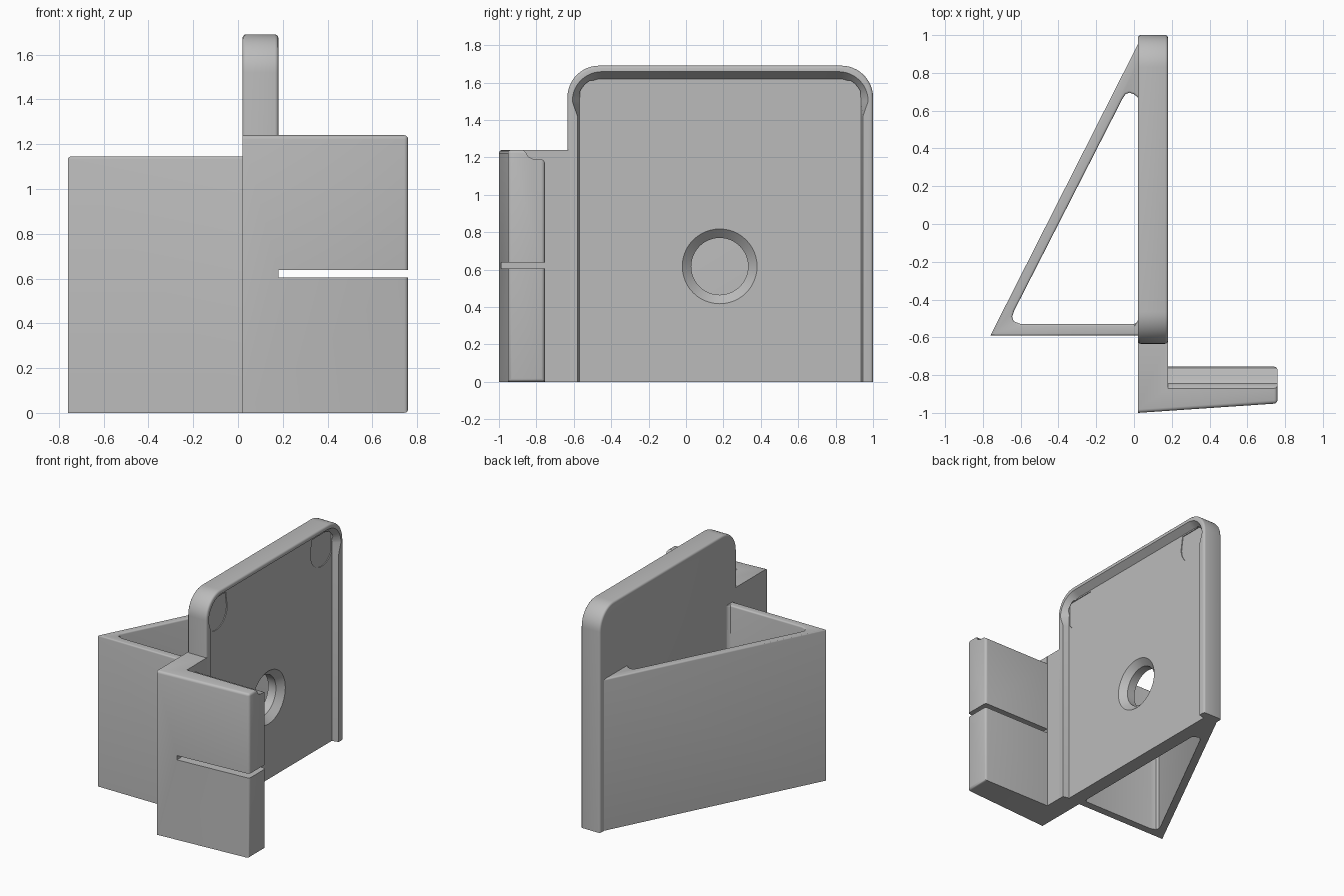
import bpy, bmesh, math

cube = bpy.data.objects.get("Cube")
if cube:
    bpy.data.objects.remove(cube, do_unlink=True)

grey = bpy.data.materials.new("plain grey")
grey.use_nodes = True
grey.diffuse_color = (0.5, 0.5, 0.5, 1)
grey.node_tree.nodes["Principled BSDF"].inputs["Base Color"].default_value = (0.5, 0.5, 0.5, 1)


def loft(name, rings, bevel_rule=None, width=0.018):
    """Solid through matching closed rings, with the chosen edges rounded."""
    bm = bmesh.new()
    loops = [[bm.verts.new(p) for p in ring] for ring in rings]
    for a, b in zip(loops, loops[1:]):
        for i in range(len(a)):
            j = (i + 1) % len(a)
            bm.faces.new((a[i], a[j], b[j], b[i]))
    bm.faces.new(loops[0])
    bm.faces.new(loops[-1])
    bmesh.ops.recalc_face_normals(bm, faces=bm.faces)
    if bevel_rule:
        edges = [e for e in bm.edges if bevel_rule(e.verts[0].co, e.verts[1].co)]
        bmesh.ops.bevel(bm, geom=edges, offset=width, segments=3, profile=0.5,
                        affect='EDGES', clamp_overlap=True)
    mesh = bpy.data.meshes.new(name)
    bm.to_mesh(mesh)
    bm.free()
    mesh.materials.append(grey)
    obj = bpy.data.objects.new(name, mesh)
    bpy.context.collection.objects.link(obj)
    return obj


def side_ring(x, outline):
    return [(x, y, z) for y, z in outline]


def flat_ring(z, outline):
    return [(x, y, z) for x, y in outline]


def arc(cy, cz, r, start, end, n=12):
    angles = [math.radians(start + (end - start) * i / n) for i in range(n + 1)]
    return [(cy + r * math.cos(a), cz + r * math.sin(a)) for a in angles]


def mirrored(half, mid):
    """Complete an outline by reflecting its half about y = mid."""
    return half + [(2 * mid - y, z) for y, z in reversed(half)]


def activate(obj):
    bpy.ops.object.select_all(action='DESELECT')
    obj.select_set(True)
    bpy.context.view_layer.objects.active = obj


def cut(obj, cutter):
    activate(obj)
    mod = obj.modifiers.new("cut", 'BOOLEAN')
    mod.operation = 'DIFFERENCE'
    mod.solver = 'EXACT'
    mod.object = cutter
    bpy.ops.object.modifier_apply(modifier=mod.name)
    bpy.data.objects.remove(cutter, do_unlink=True)


BACK, FACE, FLOOR = 0.02, 0.18, 0.13
MID = 0.183

# Upright plate with rounded top corners
outline = mirrored([(-0.634, 0)] + arc(-0.464, 1.52, 0.17, 180, 90), MID)
plate = loft("back_plate", [side_ring(BACK, outline), side_ring(FACE, outline)],
             lambda a, b: abs(a.x - b.x) < 0.001 and max(a.z, b.z) > 0.01, 0.015)

# Tray recess, flaring outward at the top and corners
inner = mirrored([(-0.57, -0.05), (-0.57, 1.42)] + arc(-0.45, 1.5, 0.12, 180, 90), MID)
rim = mirrored([(-0.58, -0.05), (-0.58, 1.42)] + arc(-0.45, 1.5, 0.158, 180, 90), MID)
cut(plate, loft("recess_cutter", [side_ring(FLOOR, inner), side_ring(FACE, rim),
                                  side_ring(FACE + 0.05, rim)]))

# Shallow corner pockets in the tray floor
for cy in (-0.45, 2 * MID + 0.45):
    pocket = arc(cy, 1.5, 0.135, 180, 360) + [(cy + 0.118, 1.61), (cy - 0.118, 1.61)]
    pocket = [(min(max(y, -0.568), 2 * MID + 0.568), z) for y, z in pocket]
    cut(plate, loft("pocket_cutter", [side_ring(FLOOR - 0.006, pocket),
                                      side_ring(FLOOR + 0.01, pocket)]))

# Countersunk through hole
hole = [(-0.02, 0.152), (0.085, 0.152), (FLOOR, 0.2), (FLOOR + 0.02, 0.2)]
cut(plate, loft("hole_cutter", [side_ring(x, arc(0.18, 0.617, r, 0, 352.5, 47))
                                for x, r in hole]))

# Open triangular bin wall behind the plate
TOP = 1.145
wall = [(0.06, -0.59), (-0.76, -0.59), (BACK, 0.95), (0.06, 0.95), (0.06, 0.67),
        (BACK, 0.67), (0, 0.687), (-0.025, 0.695), (-0.045, 0.687), (-0.06, 0.665),
        (-0.635, -0.46), (-0.645, -0.49), (-0.637, -0.515), (-0.6, -0.53),
        (0, -0.53), (0.015, -0.52), (0.025, -0.5), (0.06, -0.5)]
bin_wall = loft("triangular_bin", [flat_ring(0, wall), flat_ring(TOP, wall)],
                lambda a, b: min(a.z, b.z) > 1 and min(a.x, b.x) < 0.01, 0.015)

# Foot and projecting arm, one L-shaped block
ARM_TOP = 1.24
ell = [(BACK, -1), (0.76, -0.95), (0.76, -0.755), (FACE, -0.755),
       (FACE, -0.615), (BACK, -0.615)]
arm = loft("front_arm", [flat_ring(0, ell), flat_ring(ARM_TOP, ell)],
           lambda a, b: min(a.x, b.x) > 0.7 or (min(a.z, b.z) > 1 and max(a.y, b.y) < -0.9))

# Lowered ledge along the back of the arm's top
ledge = [(-0.875, 1.3), (-0.87, 1.24), (-0.855, 1.225), (-0.845, 1.205), (-0.82, 1.192),
         (-0.775, 1.19), (-0.762, 1.184), (-0.754, 1.17), (-0.7, 1.17), (-0.7, 1.3)]
cut(arm, loft("ledge_cutter", [side_ring(FACE + 0.001, ledge), side_ring(0.8, ledge)]))

# Horizontal slot through the arm
slot = [(-1.1, 0.605), (-0.7, 0.605), (-0.7, 0.637), (-1.1, 0.637)]
cut(arm, loft("slot_cutter", [side_ring(FACE + 0.001, slot), side_ring(0.8, slot)]))

for obj in (plate, bin_wall, arm):
    activate(obj)
    bpy.ops.object.shade_smooth_by_angle(angle=math.radians(32))
